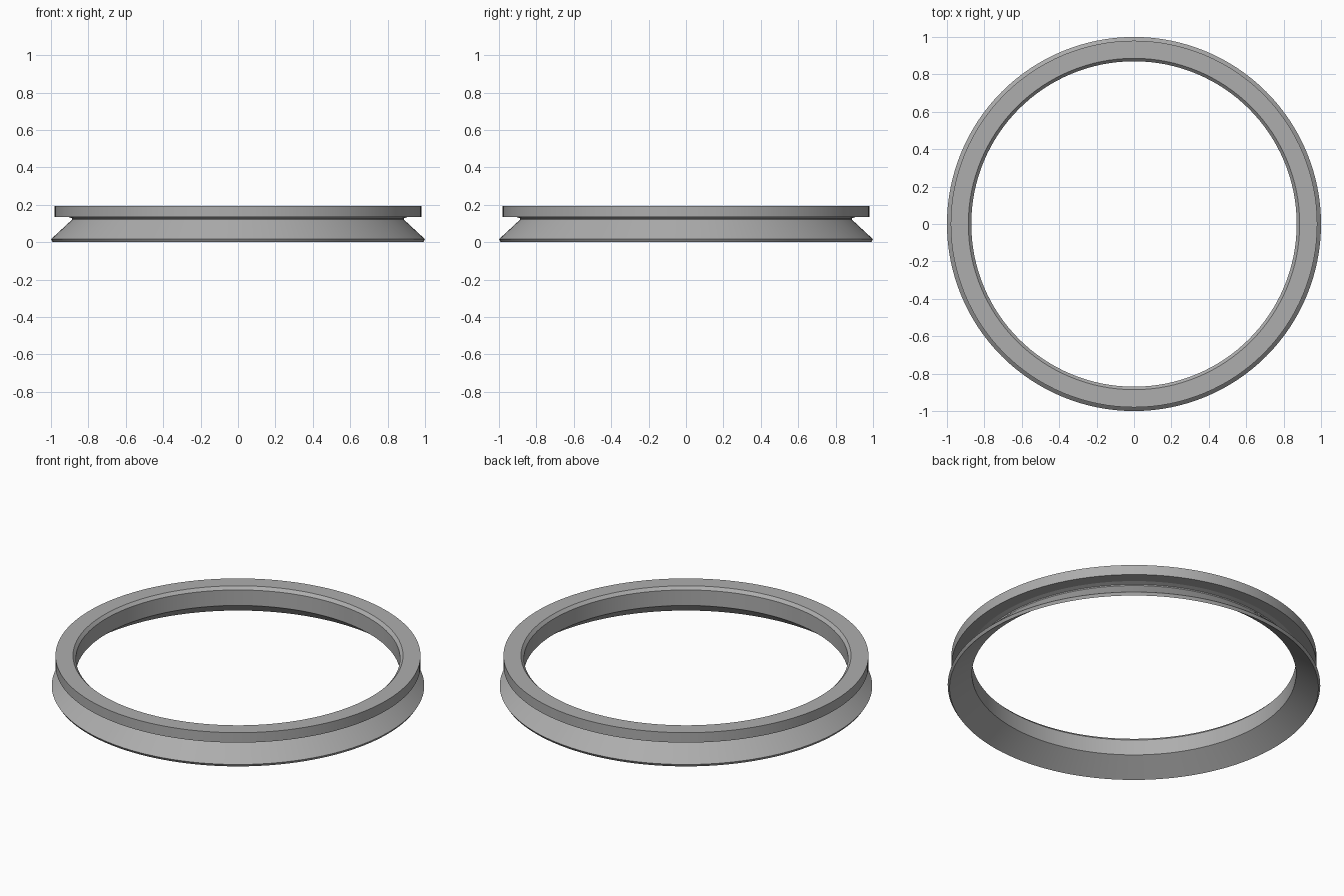
import bpy
import bmesh
from math import radians, tau
from mathutils import Matrix, Vector

cube = bpy.data.objects.get("Cube")
if cube:
    bpy.data.objects.remove(cube, do_unlink=True)

# Single grey material
grey = bpy.data.materials.new("plain_grey")
grey.use_nodes = True
colour = (0.42, 0.42, 0.42, 1)
grey.diffuse_color = colour
grey.node_tree.nodes["Principled BSDF"].inputs["Base Color"].default_value = colour

# Cross-section (radius, height): top flange, groove, flared skirt, inner wall
PROFILE = [
    (0.98, 0.195), (0.98, 0.136), (0.91, 0.136), (0.887, 0.128), (0.887, 0.121),
    (1.0, 0.016), (0.99, 0.0), (0.87, 0.086), (0.87, 0.178), (0.886, 0.195),
]
SEGMENTS = 128

# Sweep the closed profile around the vertical axis
bm = bmesh.new()
rings = []
for i in range(SEGMENTS):
    turn = Matrix.Rotation(tau * i / SEGMENTS, 3, 'Z')
    rings.append([bm.verts.new(turn @ Vector((r, 0, z))) for r, z in PROFILE])
for i, ring in enumerate(rings):
    following = rings[(i + 1) % SEGMENTS]
    for j in range(len(PROFILE)):
        k = (j + 1) % len(PROFILE)
        bm.faces.new((ring[j], ring[k], following[k], following[j]))
bmesh.ops.recalc_face_normals(bm, faces=bm.faces)

mesh = bpy.data.meshes.new("flanged_ring")
bm.to_mesh(mesh)
bm.free()
mesh.materials.append(grey)
flanged_ring = bpy.data.objects.new("flanged_ring", mesh)
bpy.context.collection.objects.link(flanged_ring)

# Smooth around the ring, sharp at the profile corners
bpy.ops.object.select_all(action='DESELECT')
flanged_ring.select_set(True)
bpy.context.view_layer.objects.active = flanged_ring
bpy.ops.object.shade_smooth_by_angle(angle=radians(15))
